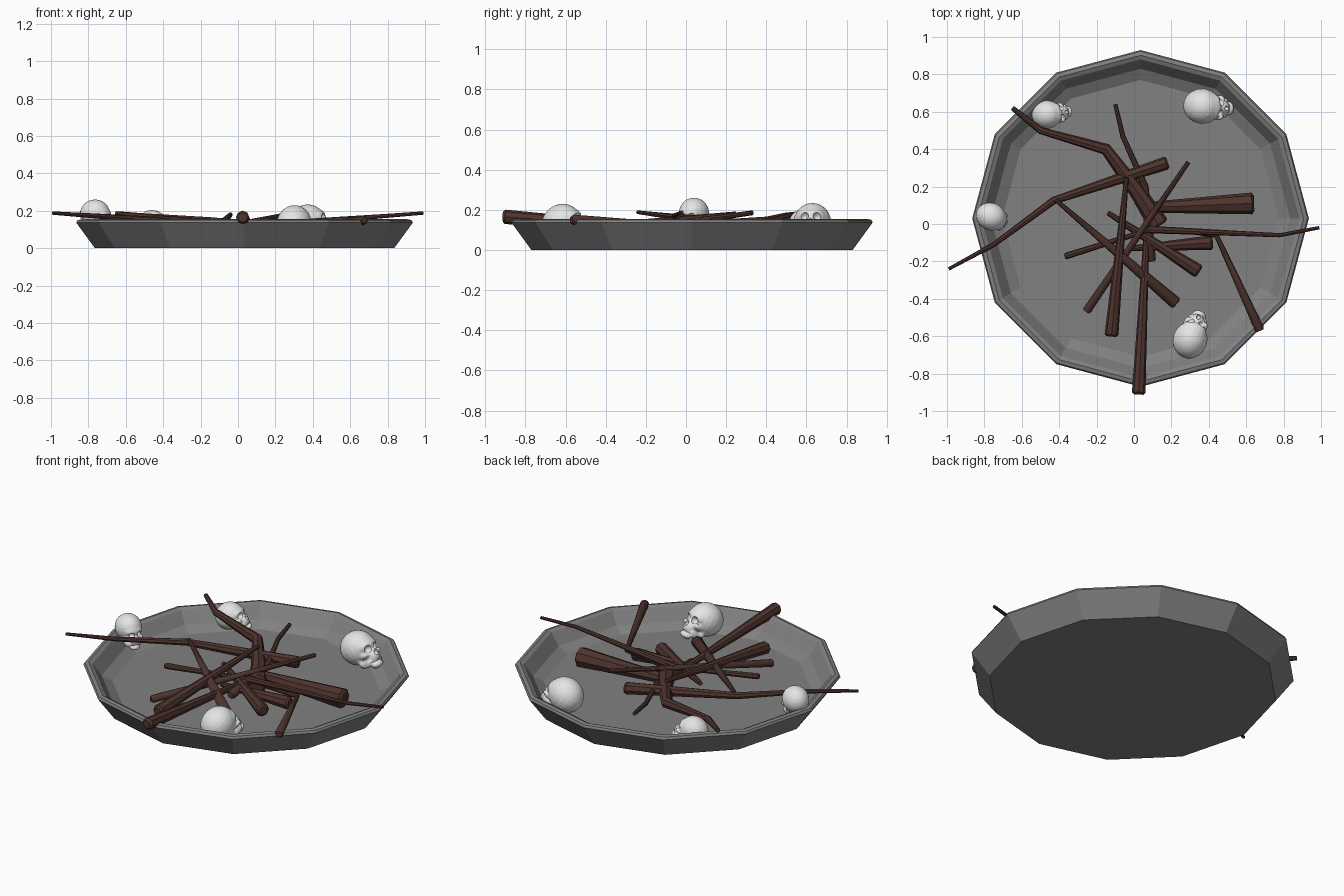
import bpy, bmesh, math
from mathutils import Matrix, Vector

if "Cube" in bpy.data.objects:
    bpy.data.objects.remove(bpy.data.objects["Cube"])


def material(name, r, g, b):
    m = bpy.data.materials.new(name)
    m.diffuse_color = (r, g, b, 1)
    m.use_nodes = True
    m.node_tree.nodes["Principled BSDF"].inputs["Base Color"].default_value = m.diffuse_color
    return m


GREY = material("stone grey", 0.22, 0.22, 0.22)
BROWN = material("wood brown", 0.076, 0.034, 0.027)
BONE = material("bone white", 0.78, 0.78, 0.78)


def add(name, data, mat=None):
    ob = bpy.data.objects.new(name, data)
    bpy.context.collection.objects.link(ob)
    if mat:
        data.materials.clear()
        data.materials.append(mat)
    return ob


def baked(ob):
    bpy.context.view_layer.update()
    dg = bpy.context.evaluated_depsgraph_get()
    me = bpy.data.meshes.new_from_object(ob.evaluated_get(dg))
    bpy.data.objects.remove(ob)
    return me


def smooth(ob):
    bpy.ops.object.select_all(action='DESELECT')
    ob.select_set(True)
    bpy.context.view_layer.objects.active = ob
    bpy.ops.object.shade_smooth_by_angle(angle=math.radians(40))


# Twelve-sided shallow bowl, lathed from a profile of (radius, height)
profile = [(0.80, 0), (0.90, 0.137), (0.893, 0.15), (0.872, 0.155),
           (0.85, 0.145), (0.80, 0.075), (0.74, 0.045)]
bm = bmesh.new()
rings = [[bm.verts.new((r * math.cos(i * math.pi / 6), r * math.sin(i * math.pi / 6), z))
          for i in range(12)] for r, z in profile]
for a, b in zip(rings, rings[1:]):
    for i in range(12):
        j = (i + 1) % 12
        bm.faces.new((a[i], a[j], b[j], b[i]))
bm.faces.new(rings[0][::-1])
bm.faces.new(rings[-1])
me = bpy.data.meshes.new("bowl")
bm.to_mesh(me)
bm.free()
bowl = add("bowl", me, GREY)
bowl.location = (0.035, 0.03, 0)


# Tapered stick along a plan path; height and radius blend from thick to thin end
def stick(name, z0, z1, r0, r1, *path):
    path = [Vector(p) for p in path]
    lengths = [0]
    for a, b in zip(path, path[1:]):
        lengths.append(lengths[-1] + (b - a).length)
    pts = []
    for p, d in zip(path, lengths):
        t = d / lengths[-1]
        pts.append((p.x, p.y, z0 + (z1 - z0) * t, r0 + (r1 - r0) * t ** 0.75))
    # small rounded cap beyond the thick end
    cap = path[0] + (path[0] - path[1]).normalized() * 0.012
    pts.insert(0, (cap.x, cap.y, z0, r0 * 0.7))
    cu = bpy.data.curves.new(name, 'CURVE')
    cu.dimensions = '3D'
    cu.bevel_depth = 1.0
    cu.bevel_resolution = 2
    cu.use_fill_caps = True
    sp = cu.splines.new('POLY')
    sp.points.add(len(pts) - 1)
    for q, (x, y, z, r) in zip(sp.points, pts):
        q.co = (x, y, z, 1)
        q.radius = r
    smooth(add(name, baked(add(name, cu)), BROWN))


# Bent branches
stick("long_left_branch", .11, .188, .036, .009, (.17, .325), (-.43, .125), (-.75, -.11), (-.99, -.24))
stick("back_branch", .09, .185, .056, .013, (.13, 0), (.02, .17), (-.15, .4), (-.5, .5), (-.65, .62))
stick("long_right_branch", .12, .188, .02, .009, (.09, -.03), (.78, -.06), (.99, -.02))
stick("forked_right_stick", .15, .11, .026, .011, (.67, -.56), (.44, -.06), (.2, -.03))
stick("back_thin_branch", .09, .147, .027, .011, (.09, -.19), (.06, .2), (-.06, .47), (-.1, .64))
# Straight sticks
stick("forked_left_stick", .095, .165, .034, .011, (.22, -.42), (-.42, .13))
stick("front_stick", .165, .1, .036, .014, (.025, -.9), (.07, 0))
stick("crossing_stick", .075, .185, .023, .012, (-.25, -.46), (.29, .33))
stick("front_left_stick", .085, .18, .037, .012, (-.12, -.59), (-.04, .25))
stick("stout_right_stick", .095, .1, .058, .03, (.63, .11), (.1, .09))
stick("short_right_stick", .09, .1, .039, .014, (.41, -.1), (-.02, -.13))
stick("lower_right_stick", .085, .12, .038, .013, (.34, -.25), (-.14, .06))
stick("left_stick", .135, .12, .018, .012, (-.36, -.17), (.12, -.02))


# Skull in unit size, facing +x, from fused balls of (position, radii)
def balls(name, blobs):
    bm = bmesh.new()
    for loc, size in blobs:
        bmesh.ops.create_uvsphere(bm, u_segments=20, v_segments=12, radius=1,
                                  matrix=Matrix.Translation(loc) @ Matrix.Diagonal((*size, 1)))
    me = bpy.data.meshes.new(name)
    bm.to_mesh(me)
    bm.free()
    return add(name, me)


blobs = [((0, 0, 0), (1.0, 0.9, 0.92)),            # cranium
         ((0.62, 0, -0.08), (0.44, 0.66, 0.42)),   # brow
         ((0.62, 0, -0.7), (0.5, 0.44, 0.5)),      # upper jaw
         ((0.78, 0, -1.22), (0.3, 0.36, 0.2))]     # chin
for s in (-1, 1):
    blobs += [((0.62, s * 0.48, -0.55), (0.36, 0.16, 0.14)),   # cheekbone
              ((0.45, s * 0.42, -1.0), (0.42, 0.1, 0.2)),      # jaw side
              ((0.15, s * 0.5, -0.72), (0.14, 0.1, 0.32))]     # jaw hinge
raw = balls("skull_raw", blobs)
rm = raw.modifiers.new("fuse", 'REMESH')
rm.mode = 'VOXEL'
rm.voxel_size = 0.075

# Eye, nose and mouth hollows
hollows = [((1.15, 0, -0.62), (0.22, 0.11, 0.16)), ((1.13, 0, -1.03), (0.2, 0.3, 0.05))]
hollows += [((1.03, s * 0.31, -0.3), (0.3, 0.21, 0.2)) for s in (-1, 1)]
cutter = balls("hollow_cutter", hollows)
cutter.hide_render = True
bo = raw.modifiers.new("hollows", 'BOOLEAN')
bo.operation = 'DIFFERENCE'
bo.object = cutter
skull_mesh = baked(raw)
bpy.data.objects.remove(cutter)


# Four skulls, tilted back and turned
def skull(name, loc, size, pitch, yaw):
    sk = add(name, skull_mesh.copy(), BONE)
    sk.location = loc
    sk.scale = (size, size, size)
    sk.rotation_euler = (0, math.radians(-pitch), math.radians(yaw))
    smooth(sk)


skull("skull_back_right", (.365, .63, .135), .105, 35, -5)
skull("skull_back_left", (-.465, .585, .125), .084, 35, 8)
skull("skull_left", (-.765, .04, .185), .082, 5, -25)
skull("skull_front_right", (.3, -.62, .133), .103, 35, 70)
